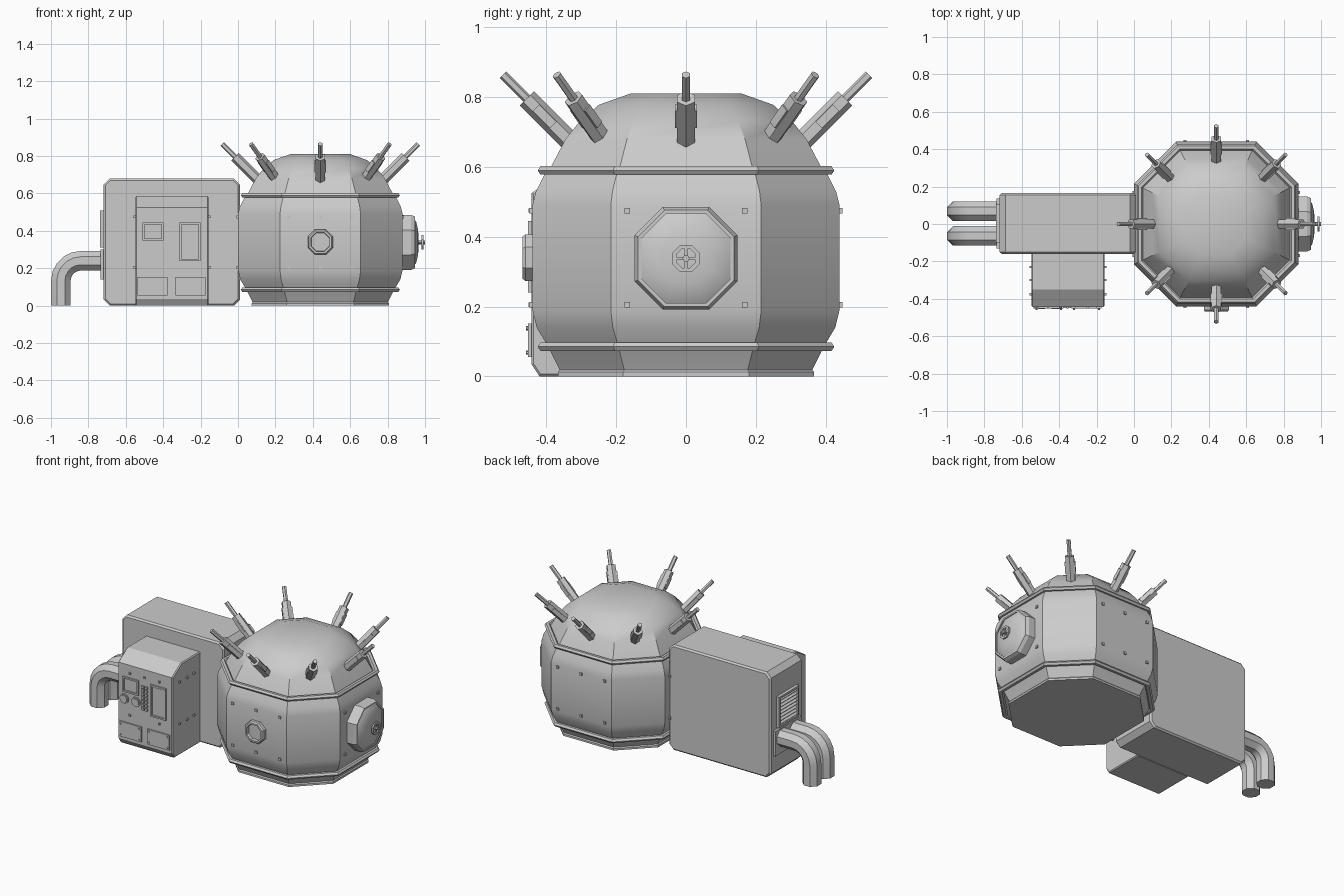
import bpy, bmesh, math
from mathutils import Matrix, Vector

if "Cube" in bpy.data.objects:
    bpy.data.objects.remove(bpy.data.objects["Cube"])

CX = 0.44  # vessel centre in x


def finish(name, bm, smooth=False, bevel=0):
    bmesh.ops.recalc_face_normals(bm, faces=bm.faces[:])
    me = bpy.data.meshes.new(name)
    bm.to_mesh(me)
    bm.free()
    ob = bpy.data.objects.new(name, me)
    bpy.context.collection.objects.link(ob)
    if bevel:
        m = ob.modifiers.new("bevel", 'BEVEL')
        m.width, m.segments, m.angle_limit = bevel, 1, math.radians(60)
    if smooth:
        bpy.ops.object.select_all(action='DESELECT')
        ob.select_set(True)
        bpy.context.view_layer.objects.active = ob
        bpy.ops.object.shade_smooth_by_angle(angle=math.radians(33))
    return ob


def skin(bm, rings, closed=False):
    """Bridge rings of points; cap the ends unless closed."""
    vs = [[bm.verts.new(p) for p in r] for r in rings]
    n = len(vs[0])
    for a, b in zip(vs, vs[1:] + vs[:1] if closed else vs[1:]):
        for i in range(n):
            j = (i + 1) % n
            bm.faces.new((a[i], a[j], b[j], b[i]))
    if not closed:
        bm.faces.new(vs[0])
        bm.faces.new(vs[-1])


def oct_loft(name, profile, mat, ratio=0.49, closed=False, smooth=True):
    """Stack of eight-sided sections: profile is (half width, height)."""
    corners = [(1, -ratio), (1, ratio), (ratio, 1), (-ratio, 1),
               (-1, ratio), (-1, -ratio), (-ratio, -1), (ratio, -1)]
    bm = bmesh.new()
    skin(bm, [[mat @ Vector((a * x, a * y, z)) for x, y in corners] for a, z in profile], closed)
    return finish(name, bm, smooth)


def add_box(bm, lo, hi, mat=Matrix()):
    lo, hi = Vector(lo), Vector(hi)
    bmesh.ops.create_cube(bm, size=1, matrix=mat @ Matrix.Translation((lo + hi) / 2)
                          @ Matrix.Diagonal((*(hi - lo), 1)))


def add_rod(bm, p, q, r, sides=6):
    p, q = Vector(p), Vector(q)
    d = q - p
    bmesh.ops.create_cone(bm, cap_ends=True, segments=sides, radius1=r, radius2=r, depth=d.length,
                          matrix=Matrix.Translation((p + q) / 2) @ d.to_track_quat('Z', 'Y').to_matrix().to_4x4())


def add_frame(bm, x0, x1, z0, z1, y, out, w=0.01):
    """Raised rectangular rim on a front-facing panel."""
    for lo, hi in (((x0, z0), (x1, z0 + w)), ((x0, z1 - w), (x1, z1)),
                   ((x0, z0 + w), (x0 + w, z1 - w)), ((x1 - w, z0 + w), (x1, z1 - w))):
        add_box(bm, (lo[0], y - out, lo[1]), (hi[0], y, hi[1]))


AT = Matrix.Translation((CX, 0, 0))

# Vessel body with domed top, base flange and two bands
oct_loft("vessel_body", [(0.36, 0.015), (0.395, 0.085), (0.428, 0.14), (0.44, 0.19), (0.44, 0.49),
                         (0.43, 0.53), (0.40, 0.59)], AT)
oct_loft("vessel_dome", [(0.395, 0.585), (0.345, 0.68), (0.305, 0.73), (0.25, 0.778), (0.16, 0.81)], AT)
oct_loft("base_flange", [(0.367, 0), (0.367, 0.012), (0.358, 0.024)], AT, smooth=False)
for name, z in (("upper_band", 0.59), ("lower_band", 0.085)):
    sec = [(0.409 + 0.016 * math.cos(k * math.pi / 3), z + 0.014 * math.sin(k * math.pi / 3)) for k in range(6)]
    oct_loft(name, sec, AT, closed=True, smooth=False)

# Rivets on the four main vessel faces
bm = bmesh.new()
for k in range(4):
    m = AT @ Matrix.Rotation(k * math.pi / 2, 4, 'Z')
    for t in ((-0.168, 0.168) if k % 2 == 0 else (-0.168, 0, 0.168)):
        for z in (0.205, 0.475):
            add_box(bm, (0.435, t - 0.008, z - 0.008), (0.448, t + 0.008, z + 0.008), m)
finish("vessel_rivets", bm)

# Eight slanted spikes around the dome
bm = bmesh.new()
for k in range(8):
    part = bmesh.new()
    add_rod(part, (0.315, 0, 0.655), (0.456, 0, 0.796), 0.029)
    add_rod(part, (0.44, 0, 0.78), (0.524, 0, 0.864), 0.0135)
    tilt = Matrix.Translation((0.405, 0, 0.745)) @ Matrix.Rotation(math.pi / 4, 4, 'Y')
    add_box(part, (-0.013, -0.031, -0.035), (0.013, 0.031, 0.035), tilt)
    part.transform(AT @ Matrix.Rotation(k * math.pi / 4, 4, 'Z'))
    tmp = bpy.data.meshes.new("spike_tmp")
    part.to_mesh(tmp)
    part.free()
    bm.from_mesh(tmp)
    bpy.data.meshes.remove(tmp)
finish("dome_spikes", bm)

# Round hatch on the right side with a hand wheel
side = Matrix.Translation((0, 0, 0.338)) @ Matrix.Rotation(math.pi / 2, 4, 'Y')
oct_loft("hatch_collar", [(0.147, 0.86), (0.147, 0.925), (0.138, 0.945), (0.128, 0.945), (0.128, 0.92)],
         side, 0.45, smooth=False)
oct_loft("hatch_dome", [(0.13, 0.92), (0.128, 0.94), (0.108, 0.953), (0.07, 0.962), (0.03, 0.966)], side, 0.45)
R = 0.033
oct_loft("hatch_wheel", [(R + 0.006, 0.981), (R + 0.006, 0.991), (R - 0.006, 0.991), (R - 0.006, 0.981)],
         side, 0.42, closed=True, smooth=False)
bm = bmesh.new()
add_rod(bm, (0.95, 0, 0.338), (1.0, 0, 0.338), 0.010, 8)
add_box(bm, (0.983, -R, 0.334), (0.989, R, 0.342))
add_box(bm, (0.983, -0.004, 0.338 - R), (0.989, 0.004, 0.338 + R))
finish("hatch_spindle", bm)

# Octagonal porthole on the front
front = Matrix.Translation((CX, 0, 0.34)) @ Matrix.Rotation(math.pi / 2, 4, 'X')
oct_loft("porthole_ring", [(0.067, 0.43), (0.067, 0.46), (0.06, 0.469), (0.05, 0.469), (0.048, 0.448)],
         front, 0.45, smooth=False)

# Engine housing: chamfered block
x0, x1, h, c = -0.718, 0.01, 0.68, 0.032
prof = [(x0 + c, 0), (x1 - c, 0), (x1, c), (x1, h - c), (x1 - c, h), (x0 + c, h), (x0, h - c), (x0, c)]
bm = bmesh.new()
skin(bm, [[(x, y, z) for x, z in prof] for y in (-0.16, 0.165)])
finish("engine_housing", bm, bevel=0.01)

# Console with sloped top
prof = [(-0.15, 0), (-0.42, 0), (-0.443, 0.035), (-0.443, 0.525), (-0.35, 0.585), (-0.15, 0.585)]
bm = bmesh.new()
skin(bm, [[(x, y, z) for y, z in prof] for x in (-0.548, -0.158)])
finish("console", bm, bevel=0.006)

# Console front details
Y = -0.44
bm = bmesh.new()
add_frame(bm, -0.51, -0.398, 0.348, 0.445, Y, 0.013)
add_frame(bm, -0.312, -0.2, 0.24, 0.445, Y, 0.013)
add_box(bm, (-0.298, Y - 0.008, 0.254), (-0.214, Y, 0.431))
finish("console_screens", bm)

bm = bmesh.new()
for x in (-0.5, -0.416):
    add_rod(bm, (x, Y, 0.302), (x, Y - 0.01, 0.302), 0.031, 12)
    add_rod(bm, (x, Y, 0.302), (x, Y - 0.015, 0.302), 0.024, 12)
finish("console_dials", bm)

bm = bmesh.new()
for x in (-0.368, -0.343):
    for i in range(7):
        z = 0.27 + i * 0.0235
        add_box(bm, (x - 0.009, Y - 0.01, z - 0.008), (x + 0.009, Y, z + 0.008))
finish("console_buttons", bm)

bm = bmesh.new()
for a in (-0.536, -0.334):
    add_box(bm, (a, Y - 0.013, 0.055), (a + 0.16, Y, 0.152))
    for x in (a + 0.014, a + 0.146):
        for z in (0.068, 0.138):
            add_rod(bm, (x, Y, z), (x, Y - 0.019, z), 0.006)
finish("console_access_plates", bm)

bm = bmesh.new()
for x, z in ((-0.46, 0.475), (-0.355, 0.475), (-0.25, 0.475), (-0.46, 0.205), (-0.25, 0.205)):
    add_box(bm, (x - 0.006, Y - 0.011, z - 0.006), (x + 0.006, Y, z + 0.006))
for y in (-0.23, -0.3, -0.375):
    for z in (0.205, 0.475):
        for x in (-0.55, -0.156):
            add_box(bm, (x - 0.008, y - 0.006, z - 0.006), (x + 0.008, y + 0.006, z + 0.006))
finish("console_rivets", bm)

# Louvred vent and pipe plate on the left end
bm = bmesh.new()
for y in (-0.1, 0.09):
    add_box(bm, (-0.738, y, 0.31), (-0.71, y + 0.014, 0.51))
for z in (0.31, 0.497):
    add_box(bm, (-0.738, -0.09, z), (-0.71, 0.095, z + 0.013))
for i in range(8):
    m = Matrix.Translation((-0.722, 0, 0.333 + i * 0.022)) @ Matrix.Rotation(math.radians(-35), 4, 'Y')
    add_box(bm, (-0.012, -0.09, -0.003), (0.012, 0.095, 0.003), m)
finish("end_vent", bm)
bm = bmesh.new()
add_box(bm, (-0.734, -0.13, 0.14), (-0.71, 0.135, 0.3))
finish("pipe_plate", bm)

# Two bent exhaust pipes
path = [(-0.70, 0.24, 0)]
for i in range(6):
    t = i * math.pi / 10
    path.append((-0.84 - 0.107 * math.sin(t), 0.133 + 0.107 * math.cos(t), t))
path.append((-0.947, 0, math.pi / 2))
for name, yc in (("exhaust_pipe_back", 0.069), ("exhaust_pipe_front", -0.064)):
    bm = bmesh.new()
    rings = []
    for x, z, t in path:
        ring = []
        for k in range(8):
            a = (k + 0.5) * math.pi / 4
            u, v = 0.0565 * math.cos(a), 0.0565 * math.sin(a)
            ring.append((x - v * math.sin(t), yc + u, z + v * math.cos(t)))
        rings.append(ring)
    skin(bm, rings)
    finish(name, bm, smooth=True)
